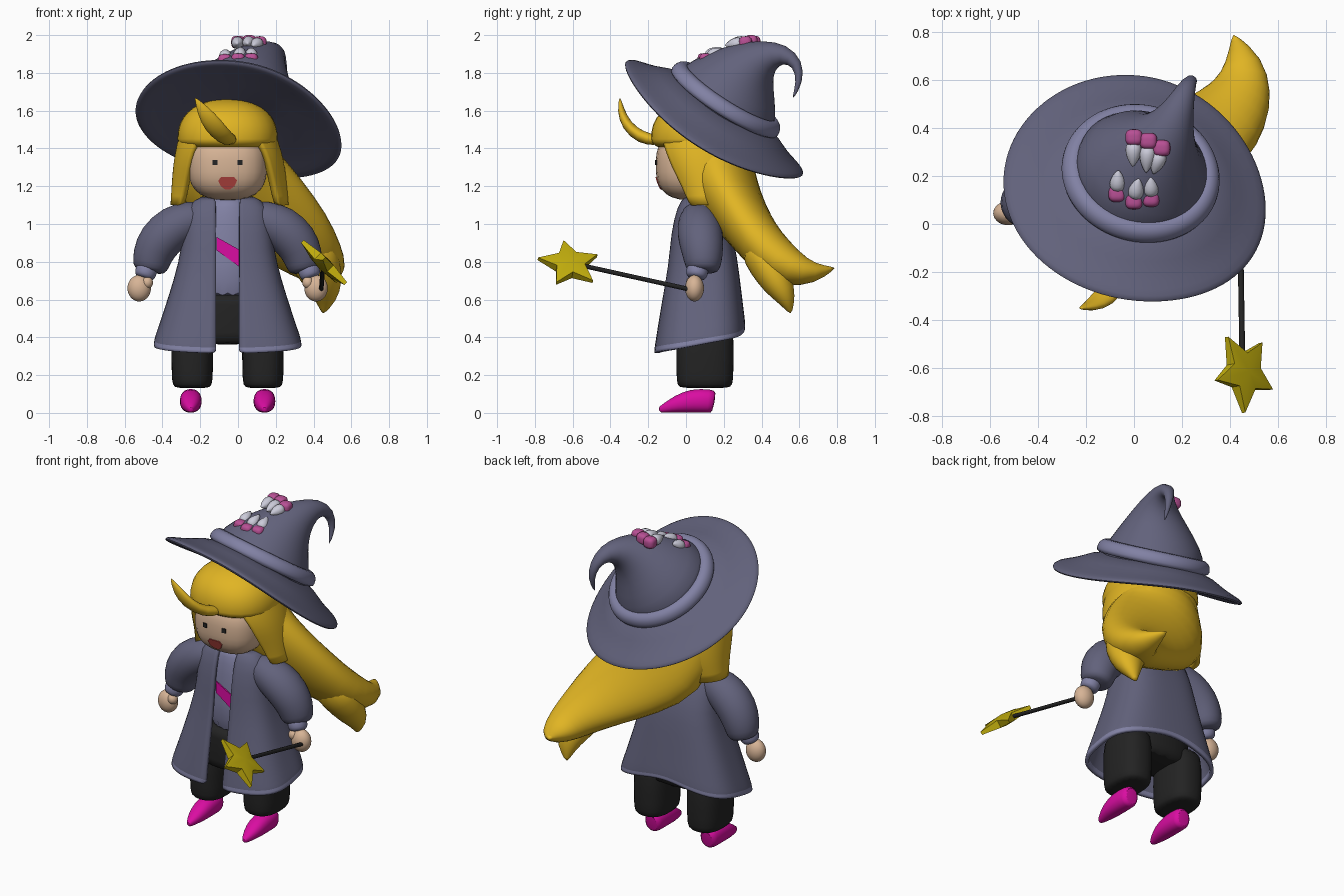
import bpy, bmesh
from math import sin, cos, tau, asin, pi
from mathutils import Vector

if "Cube" in bpy.data.objects:
    bpy.data.objects.remove(bpy.data.objects["Cube"])

MID = -0.055  # the figure's own centre line


def material(name, r, g, b):
    mat = bpy.data.materials.new(name)
    mat.use_nodes = True
    mat.diffuse_color = (r, g, b, 1)
    bsdf = next(n for n in mat.node_tree.nodes if n.type == 'BSDF_PRINCIPLED')
    bsdf.inputs["Base Color"].default_value = (r, g, b, 1)
    bsdf.inputs["Roughness"].default_value = 0.7
    return mat


slate = material("slate cloth", .122, .122, .2)
lavender = material("lavender trim", .22, .22, .37)
gold = material("golden hair", .75, .46, .017)
skin_tone = material("skin", .68, .456, .305)
black = material("black cloth", .017, .017, .017)
magenta = material("magenta", .7, .004, .36)
pink = material("dusty pink", .48, .08, .3)
pale = material("pale claw", .6, .6, .7)
yellow = material("star yellow", .55, .43, .004)
red = material("mouth red", .54, .07, .06)


def finish(name, bm, mat, sub=0, angle=1.0):
    bmesh.ops.recalc_face_normals(bm, faces=bm.faces)
    mesh = bpy.data.meshes.new(name)
    bm.to_mesh(mesh)
    bm.free()
    mesh.materials.append(mat)
    mesh.polygons.foreach_set("use_smooth", [True] * len(mesh.polygons))
    mesh.set_sharp_from_angle(angle=angle)
    obj = bpy.data.objects.new(name, mesh)
    bpy.context.scene.collection.objects.link(obj)
    if sub:
        mod = obj.modifiers.new("smooth", 'SUBSURF')
        mod.levels = mod.render_levels = sub
    return obj


def bridge(name, rings, mat, closed=True, cap=True, loop=False, sub=1):
    """Join successive rings of points into a surface."""
    bm = bmesh.new()
    vs = [[bm.verts.new(p) for p in ring] for ring in rings]
    n = len(vs[0])
    for a, b in zip(vs, vs[1:] + (vs[:1] if loop else [])):
        for i in range(n if closed else n - 1):
            j = (i + 1) % n
            bm.faces.new((a[i], a[j], b[j], b[i]))
    if cap:
        bm.faces.new(vs[0])
        bm.faces.new(vs[-1])
    return finish(name, bm, mat, sub)


def boxy(a, power):
    """Point at angle a on a unit circle squared off by power."""
    c, d = cos(a), sin(a)
    f = (abs(c) ** power + abs(d) ** power) ** (-1 / power)
    return c * f, d * f


def loft(name, sections, mat, power=2, n=16, sub=1):
    """Sections are (x, y, z, width radius[, depth radius]) along a path."""
    pts = [Vector(s[:3]) for s in sections]
    rings = []
    for k, s in enumerate(sections):
        t = (pts[min(k + 1, len(pts) - 1)] - pts[max(k - 1, 0)]).normalized()
        across = (Vector((1, 0, 0)) - t * t.x).normalized()
        up = t.cross(across)
        flat = [boxy(tau * i / n, power) for i in range(n)]
        rings.append([pts[k] + across * (c * s[3]) + up * (d * s[-1]) for c, d in flat])
    return bridge(name, rings, mat, sub=sub)


def open_shell(name, rows, mat, power, thickness, lift, n=33):
    """Wrap open at the front; rows are (z, x, y, x radius, y radius, half gap)."""
    rings = []
    for z, cx, cy, rx, ry, half in rows:
        gap = asin(half / rx)
        ring = []
        for i in range(n):
            a = -pi / 2 + gap + (tau - 2 * gap) * i / (n - 1)
            c, d = boxy(a, power)
            ring.append((cx + rx * c, cy + ry * d, z + lift(a, z)))
        rings.append(ring)
    obj = bridge(name, rings, mat, closed=False, cap=False)
    thick = obj.modifiers.new("thickness", 'SOLIDIFY')
    thick.thickness, thick.offset = thickness, 0
    return obj


def blob(name, centre, radii, mat, power=2.0, squash=1.0):
    bm = bmesh.new()
    bmesh.ops.create_uvsphere(bm, u_segments=28, v_segments=18, radius=1)
    for v in bm.verts:
        v.co *= sum(abs(c) ** power for c in v.co) ** (-1 / power)
        if v.co.z < 0:
            v.co.z *= squash
        v.co = [c + p * r for c, p, r in zip(centre, v.co, radii)]
    return finish(name, bm, mat)


def plate(name, outline, depth, mat):
    """Thin painted patch; outline is (x, z) and depth gives the y beneath."""
    rings = [[(MID + x, depth(x, z) + o, z) for x, z in outline] for o in (-.006, .002)]
    return bridge(name, rings, mat, sub=0)


# Head and face
HEAD, HEAD_R, BOX = (MID, .03, 1.31), (.208, .19, .183), 2.7
blob("head", HEAD, HEAD_R, skin_tone, BOX)


def face_y(x, z):
    left = 1 - abs(x / HEAD_R[0]) ** BOX - abs((z - HEAD[2]) / HEAD_R[2]) ** BOX
    return HEAD[1] - HEAD_R[1] * left ** (1 / BOX)


e = .013
for s, label in ((-1, "right"), (1, "left")):
    plate(label + "_eye", [(s * .066 + a * e, 1.325 + b * e)
                           for a, b in ((-1, -1), (1, -1), (1, 1), (-1, 1))], face_y, black)
plate("mouth", [(-.05, 1.23), (-.035, 1.248), (.035, 1.248), (.05, 1.23),
                (.036, 1.2), (.012, 1.182), (-.012, 1.182), (-.036, 1.2)], face_y, red)
loft("neck", [(MID, .06, 1.05, .07), (MID, .06, 1.2, .07)], skin_tone)

# Hair: cap, curtain round the face, swept tail with two points, front curl
blob("hair_cap", (MID, .08, 1.45), (.265, .265, .21), gold, 2.3, .35)
open_shell("hair_curtain", [(1.53, MID, .08, .215, .21, .13), (1.45, MID, .08, .243, .235, .14),
                            (1.38, -.05, .085, .262, .235, .18), (1.3, -.048, .1, .277, .225, .2),
                            (1.2, -.045, .12, .287, .19, .22), (1.1, -.045, .12, .293, .15, .24)],
           gold, 2.2, .04, lambda a, z: 0)
loft("hair_tail", [(MID, .13, 1.46, .235, .21), (-.05, .145, 1.33, .28, .215),
                   (-.02, .2, 1.19, .32, .185), (.14, .275, 1.065, .285, .15),
                   (.31, .37, .925, .225, .13), (.41, .47, .815, .165, .125),
                   (.455, .57, .76, .125, .1), (.46, .68, .735, .08, .055),
                   (.412, .79, .768, .004)], gold)
loft("hair_low_point", [(.36, .36, .9, .14, .1), (.42, .43, .78, .13, .1), (.46, .49, .68, .1, .085),
                        (.465, .535, .6, .06, .05), (.45, .555, .525, .006)], gold)
loft("front_curl", [(-.03, -.14, 1.44, .04, .03), (-.07, -.24, 1.455, .05, .035),
                    (-.13, -.315, 1.52, .055, .03), (-.185, -.345, 1.6, .036, .02),
                    (-.228, -.35, 1.67, .003)], gold)

# Hat: drooping brim and band turned round a tilted axis
axis = Vector((.18, .64, 1)).normalized()
side = (Vector((1, 0, 0)) - axis * axis.x).normalized()
BRIM = .557


def turned(name, profile, mat, droop_left, droop_right, n=48):
    rings = []
    for r, h in profile:
        ring = []
        for i in range(n):
            x, y = r * cos(tau * i / n), r * sin(tau * i / n)
            droop = (droop_left if x > 0 else droop_right) * (x / BRIM) ** 2
            ring.append(Vector((.012, .15, 1.56)) + side * x + axis.cross(side) * y + axis * (h - droop))
        rings.append(ring)
    return bridge(name, rings, mat, cap=False, loop=True)


turned("hat_brim", [(.03, .12), (.33, .1), (.4, .06), (.48, .03), (.55, .014), (BRIM + .004, -.004),
                    (.545, -.018), (.47, -.012), (.35, 0), (.03, .01)], slate, .085, .035)
turned("hat_band", [(.25, .08), (.325, .08), (.336, .105), (.328, .14), (.305, .165), (.25, .17)],
       lavender, .02, .01)
loft("hat_crown", [(.015, .17, 1.59, .305), (.04, .225, 1.67, .3), (.08, .285, 1.765, .225),
                   (.125, .355, 1.845, .145), (.165, .43, 1.89, .088), (.2, .52, 1.905, .052),
                   (.23, .595, 1.85, .03), (.247, .603, 1.75, .018), (.245, .565, 1.665, .004)],
     slate, n=24)

# Rows of claws biting the hat
bites = [((-.07, .125, 1.865), (-.065, .225, 1.92)), ((0, .095, 1.87), (.02, .19, 1.935)),
         ((.07, .105, 1.87), (.07, .2, 1.93)), ((0, .36, 1.962), (-.005, .235, 1.955)),
         ((.06, .345, 1.966), (.05, .21, 1.955)), ((.115, .315, 1.96), (.08, .205, 1.945))]
for k, (base, tip) in enumerate(bites):
    base, tip = Vector(base), Vector(tip)
    blob(f"claw_root_{k}", base, (.036, .034, .034), pink, 3)
    loft(f"claw_{k}", [(*base.lerp(tip, f), r) for f, r in
                       ((.15, .03), (.4, .04), (.7, .03), (1, .002))], pale, n=8)

# Coat: open-fronted boxy flare with a trimmed hem, lifted at the back
shape = [(1.135, .06, .13, .06), (1.1, .06, .21, .095), (.95, .08, .225, .15), (.8, .09, .245, .17),
         (.6, .08, .305, .2), (.42, .075, .365, .225), (.385, .073, .377, .229), (.36, .072, .38, .23)]
coat = open_shell("coat", [(z, MID, y, rx, ry, .06) for z, y, rx, ry in shape], slate, 3.3, .022,
                  lambda a, z: (.045 * sin(a) + .045 * max(0, sin(a)) ** 6) * max(0, 1 - z) / .63)
coat.data.materials.append(lavender)
strip = len(coat.data.polygons) // (len(shape) - 1)
for p in coat.data.polygons:
    p.material_index = int(p.index >= (len(shape) - 2) * strip)

# Shirt with sash, trousers
loft("shirt", [(MID, .06, z, rx, ry) for z, rx, ry in
               ((.58, .19, .12), (.8, .18, .115), (1, .17, .11), (1.1, .12, .09), (1.14, .09, .07))], lavender)
plate("sash", [(-.06, .932), (.06, .865), (.06, .775), (-.06, .862)], lambda x, z: -.052, magenta)
loft("hips", [(MID, .09, z, .24, .15) for z in (.36, .4, .6, .63)], black, 2.5)

for s, label in ((-1, "right"), (1, "left")):
    # Legs and pointed shoes
    x = MID + s * .187
    loft(label + "_leg", [(x, .1, z, r, r + .042) for z, r in
                          ((.13, .085), (.145, .105), (.2, .11), (.4, .112), (.5, .1))], black, 3)
    x = MID + s * .195
    loft(label + "_shoe", [(x, y, z, w, z) for y, z, w in
                           ((.152, .058, .045), (.13, .063, .057), (.03, .065, .06),
                            (-.05, .046, .053), (-.11, .026, .03), (-.145, .014, .01))], magenta, 2.4)

    # Wide sleeve, cuff tucked inside it, hand and thumb
    def arm(rows):
        return [(MID + s * dx, *rest) for dx, *rest in rows]

    loft(label + "_sleeve", arm([(.1, .06, 1.05, .07), (.18, .065, 1.03, .1), (.28, .07, .99, .122),
                                 (.365, .08, .91, .122), (.4, .09, .83, .108), (.41, .09, .765, .095),
                                 (.415, .088, .745, .07)]), slate)
    loft(label + "_cuff", arm([(.42, .065, .8, .055), (.43, .06, .75, .06),
                               (.44, .055, .725, .056), (.445, .052, .71, .04)]), lavender)
    blob(label + "_hand", (MID + s * .468, .045, .66), (.062, .05, .07), skin_tone)
    blob(label + "_thumb", (MID + s * .425, .03, .69), (.03, .03, .032), skin_tone)

# Wand and puffy star
loft("wand", [(.44, .06, .645, .012), (.45, -.55, .78, .012)], black, n=8, sub=0)
hub = Vector((.456, -.617, .787))
ahead = Vector((0, -.985, .17))
across = Vector((.71, -.12, -.69))
face = ahead.cross(across)
bm = bmesh.new()
rims = []
for o in (-1, 1):
    rim = []
    for i in range(10):
        r, a = (.08, .024) if i % 2 else (.17, .01)
        turn = tau * i / 10
        rim.append(bm.verts.new(hub + ahead * r * cos(turn) + across * r * sin(turn) + face * o * a))
    peak = bm.verts.new(hub + face * o * .036)
    for i in range(10):
        bm.faces.new((rim[i], rim[(i + 1) % 10], peak))
    rims.append(rim)
for i in range(10):
    j = (i + 1) % 10
    bm.faces.new((rims[0][i], rims[0][j], rims[1][j], rims[1][i]))
finish("star", bm, yellow)
